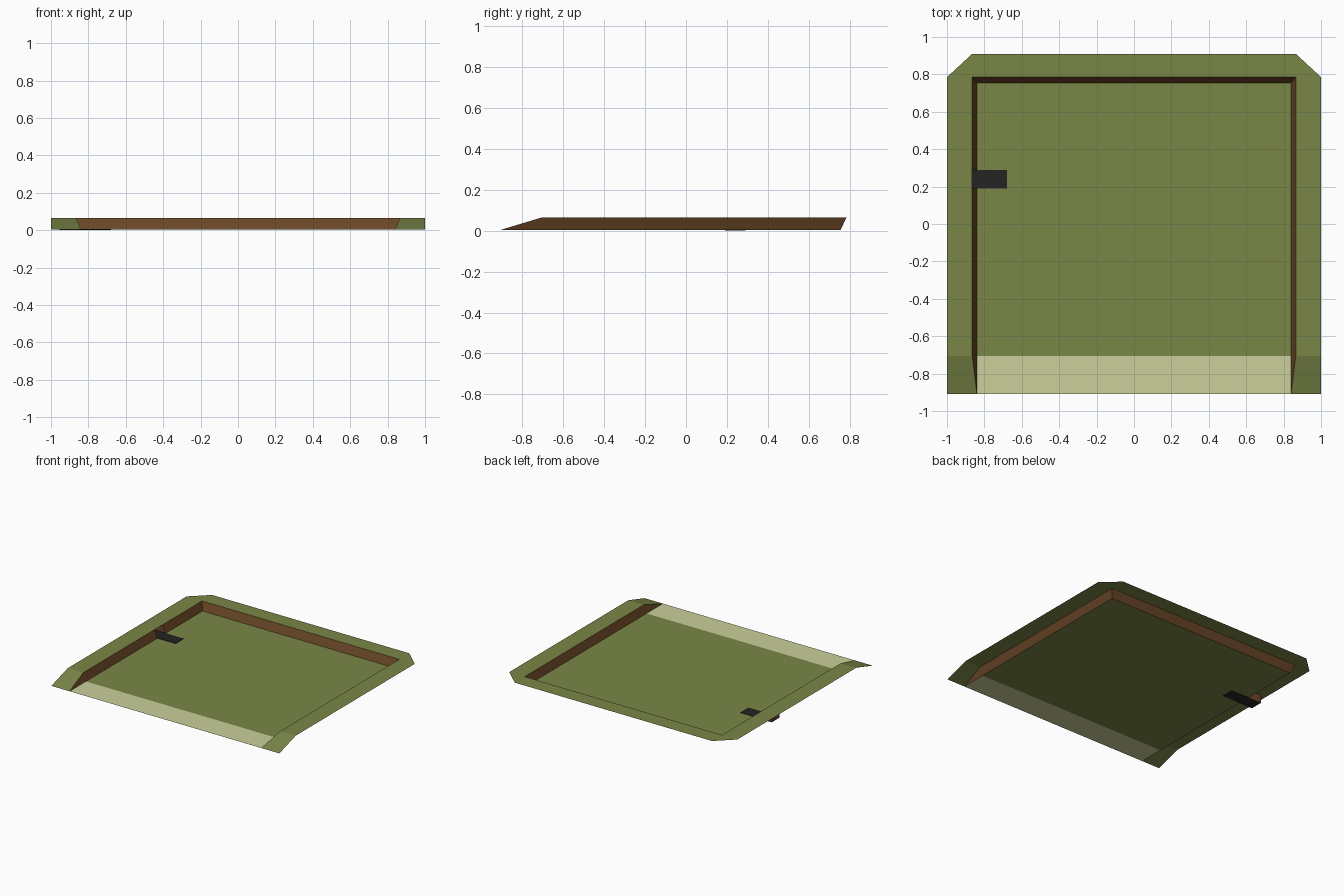
import bpy
import bmesh

if "Cube" in bpy.data.objects:
    bpy.data.objects.remove(bpy.data.objects["Cube"])


def material(name, hexcode):
    def lin(c):
        c /= 255
        return c / 12.92 if c <= 0.04045 else ((c + 0.055) / 1.055) ** 2.4
    m = bpy.data.materials.new(name)
    m.diffuse_color = [lin(int(hexcode[i:i + 2], 16)) for i in (0, 2, 4)] + [1]
    m.use_nodes = True
    m.node_tree.nodes["Principled BSDF"].inputs["Base Color"].default_value = m.diffuse_color
    return m


green = material("grass green", "7A8646")
pale = material("pale olive", "CBD09A")
brown = material("earth brown", "6A4726")
black = material("charcoal", "242424")


def sheet(name, mat, polys):
    """Open flat-faced surface from a few polygons."""
    bm = bmesh.new()
    for p in polys:
        bm.faces.new([bm.verts.new(v) for v in p])
    bmesh.ops.remove_doubles(bm, verts=bm.verts, dist=0.0005)
    me = bpy.data.meshes.new(name)
    bm.to_mesh(me)
    bm.free()
    me.materials.append(mat)
    ob = bpy.data.objects.new(name, me)
    bpy.context.collection.objects.link(ob)
    return ob


def mirror_x(poly):
    return [(-x, y, z) for x, y, z in reversed(poly)]


F, T = 0.003, 0.065            # floor and rim heights
XB, XT, XO = 0.84, 0.865, 1.0  # wall foot, wall top, rim edge
YF, YS = -0.91, -0.705         # front edge, start of the slope
YB, YT, YO = 0.755, 0.785, 0.91
Y0, Y1, XR, XP = 0.19, 0.29, -0.955, -0.68  # side recess

# Sunken floor and pale front strip
sheet("floor", green, [[(-XB, YS, F), (XB, YS, F), (XB, YB, F), (-XB, YB, F)]])
sheet("front_strip", pale, [[(-XB, YF, F), (XB, YF, F), (XB, YS, F), (-XB, YS, F)]])

# Raised rim: flat sides, sloped front ends, back with cut corners
side = [(XT, YS, T), (XO, YS, T), (XO, YT, T), (XT, YT, T)]
slope = [(XB, YF, F), (XO, YF, F), (XO, YS, T), (XT, YS, T)]
back = [(-XO, YT, T), (-XT, YT, T), (XT, YT, T), (XO, YT, T), (XT, YO, T), (-XT, YO, T)]
sheet("rim", green, [side, mirror_x(side), slope, mirror_x(slope), back])


# Leaning walls; the left one is split around the recess
def wall(y0, y1, t0=None, t1=None):
    return [(XB, y0, F), (XT, y0 if t0 is None else t0, T),
            (XT, y1 if t1 is None else t1, T), (XB, y1, F)]


sheet("walls", brown, [
    wall(YF, YB, YS, YT),
    mirror_x(wall(YF, Y0, YS)),
    mirror_x(wall(Y1, YB, None, YT)),
    [(-XB, YB, F), (XB, YB, F), (XT, YT, T), (-XT, YT, T)]])

# Recess walls tucked under the left rim
cheeks = [[(XR, y, 0), (-XB, y, 0), (-XB, y, F), (-XT, y, T), (XR, y, T)] for y in (Y0, Y1)]
cheeks[1].reverse()
sheet("recess_walls", brown, cheeks + [[(XR, Y0, 0), (XR, Y1, 0), (XR, Y1, T), (XR, Y0, T)]])

# Thin dark plate running from the recess onto the floor
bpy.ops.mesh.primitive_cube_add(size=1, location=((XR + XP) / 2, (Y0 + Y1) / 2, F))
plate = bpy.context.object
plate.name = "dark_plate"
plate.scale = (XP - XR, Y1 - Y0, 2 * F)
plate.data.materials.append(black)
